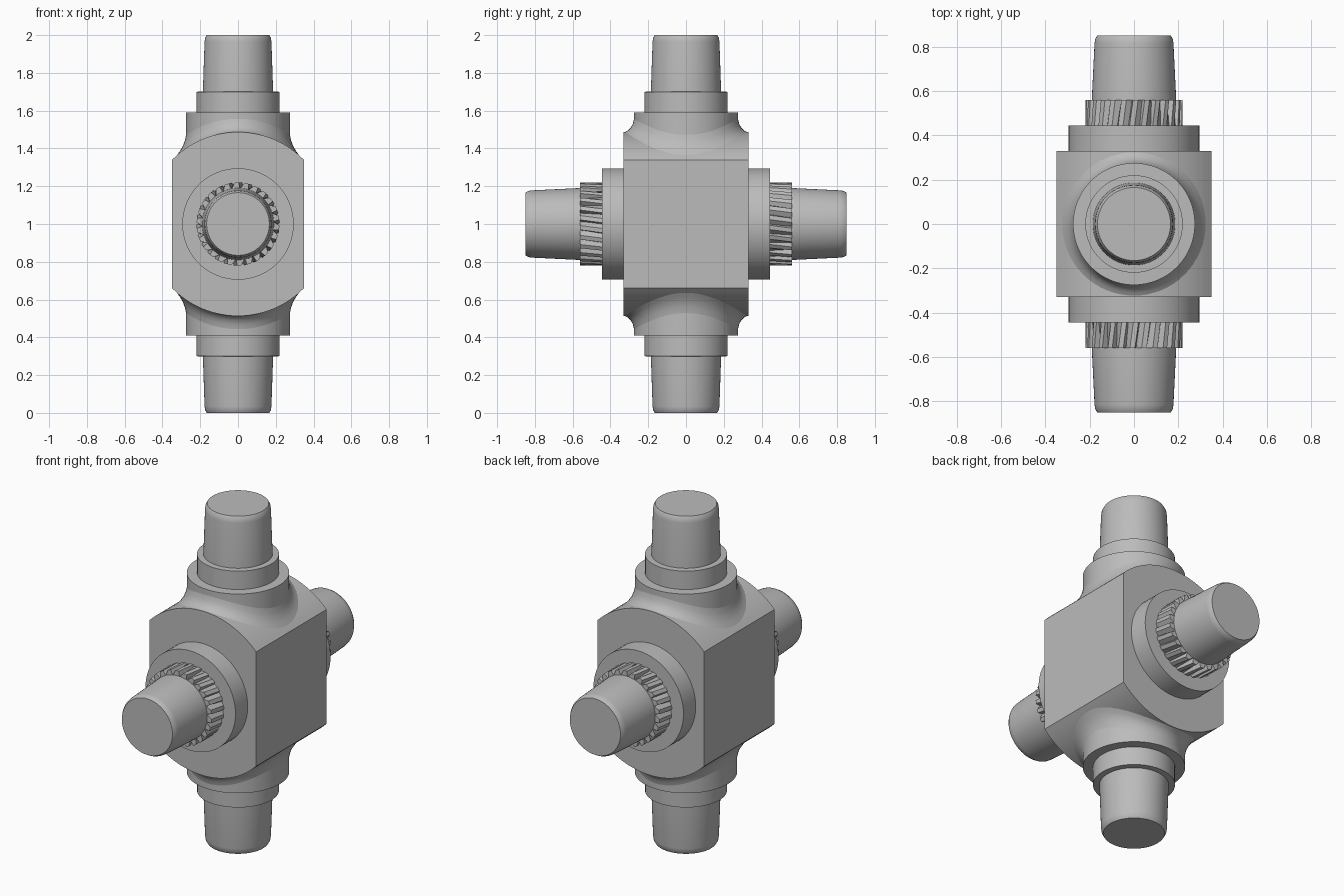
import bpy, bmesh, math
from mathutils import Matrix

cube = bpy.data.objects.get("Cube")
if cube:
    bpy.data.objects.remove(cube, do_unlink=True)

grey = bpy.data.materials.new("plain grey")
grey.use_nodes = True
grey.diffuse_color = (0.5, 0.5, 0.5, 1)
grey.node_tree.nodes["Principled BSDF"].inputs["Base Color"].default_value = (0.5, 0.5, 0.5, 1)

CENTRE = Matrix.Translation((0, 0, 1))
BODY_R, HALF_W, HALF_D = 0.487, 0.35, 0.33
SEG = 64


def turn(axis, degrees):
    return CENTRE @ Matrix.Rotation(math.radians(degrees), 4, axis)


def loft(name, rings, matrix, angle=30, caps=True):
    """Skin a list of equal-length closed rings of points."""
    bm = bmesh.new()
    loops = [[bm.verts.new(p) for p in ring] for ring in rings]
    n = len(loops[0])
    for a, b in zip(loops, loops[1:]):
        for i in range(n):
            j = (i + 1) % n
            bm.faces.new((a[i], a[j], b[j], b[i]))
    if caps:
        bm.faces.new(loops[0][::-1])
        bm.faces.new(loops[-1])
    bmesh.ops.recalc_face_normals(bm, faces=bm.faces)
    mesh = bpy.data.meshes.new(name)
    bm.to_mesh(mesh)
    bm.free()
    obj = bpy.data.objects.new(name, mesh)
    bpy.context.collection.objects.link(obj)
    obj.matrix_world = matrix
    mesh.materials.append(grey)
    if angle:
        bpy.ops.object.select_all(action="DESELECT")
        obj.select_set(True)
        bpy.context.view_layer.objects.active = obj
        bpy.ops.object.shade_smooth_by_angle(angle=math.radians(angle))
    return obj


def circle(r, height):
    """Ring of radius r; height is a number or a function of x."""
    points = []
    for i in range(SEG):
        t = math.tau * i / SEG
        x, y = r * math.cos(t), r * math.sin(t)
        points.append((x, y, height(x) if callable(height) else height))
    return points


def lathe(name, profile, matrix):
    return loft(name, [circle(r, z) for r, z in profile], matrix)


# Central body: a drum along y with flat sides
start = math.acos(HALF_W / BODY_R)
arc = [start + (math.pi - 2 * start) * i / 24 for i in range(25)]
outline = [(BODY_R * math.cos(t), BODY_R * math.sin(t)) for t in arc]
outline += [(-x, -z) for x, z in outline]
loft("central_body", [[(x, y, z) for x, z in outline] for y in (-HALF_D, HALF_D)], CENTRE)


def saddle(h):
    return lambda x: math.sqrt(BODY_R ** 2 - x * x) + h


# Upright arms with a flared root that follows the drum
for side, degrees in (("upper", 0), ("lower", 180)):
    m = turn("X", degrees)
    lathe(side + "_trunnion",
          [(0.275, 0.3), (0.275, 0.59), (0.22, 0.591), (0.22, 0.7), (0.186, 0.701),
           (0.177, 0.965), (0.174, 0.985), (0.165, 1.0)], m)
    flare = [(0.275, 0.07), (0.281, 0.045), (0.293, 0.022), (0.308, 0.008), (0.329, -0.003)]
    loft(side + "_root_fillet", [circle(r, saddle(h)) for r, h in flare], m, caps=False)


# Splined ring: saw teeth, deep at the outer end and shallow at the collar
def teeth(valley, z, count=26, twist=0.0):
    points = []
    for i in range(count):
        for offset, r in ((0, valley), (0.12, 0.22), (0.55, 0.219)):
            t = math.tau * (i + offset + twist) / count
            points.append((r * math.cos(t), r * math.sin(t), z))
    return points


# Horizontal arms
for side, degrees in (("front", 90), ("back", -90)):
    m = turn("X", degrees)
    lathe(side + "_collar", [(0.295, 0.3), (0.295, 0.445)], m)
    loft(side + "_splined_ring", [teeth(0.212, 0.44), teeth(0.187, 0.56, twist=0.3)], m, angle=0)
    lathe(side + "_shaft",
          [(0.192, 0.44), (0.19, 0.57), (0.178, 0.815), (0.175, 0.835), (0.166, 0.85)], m)
